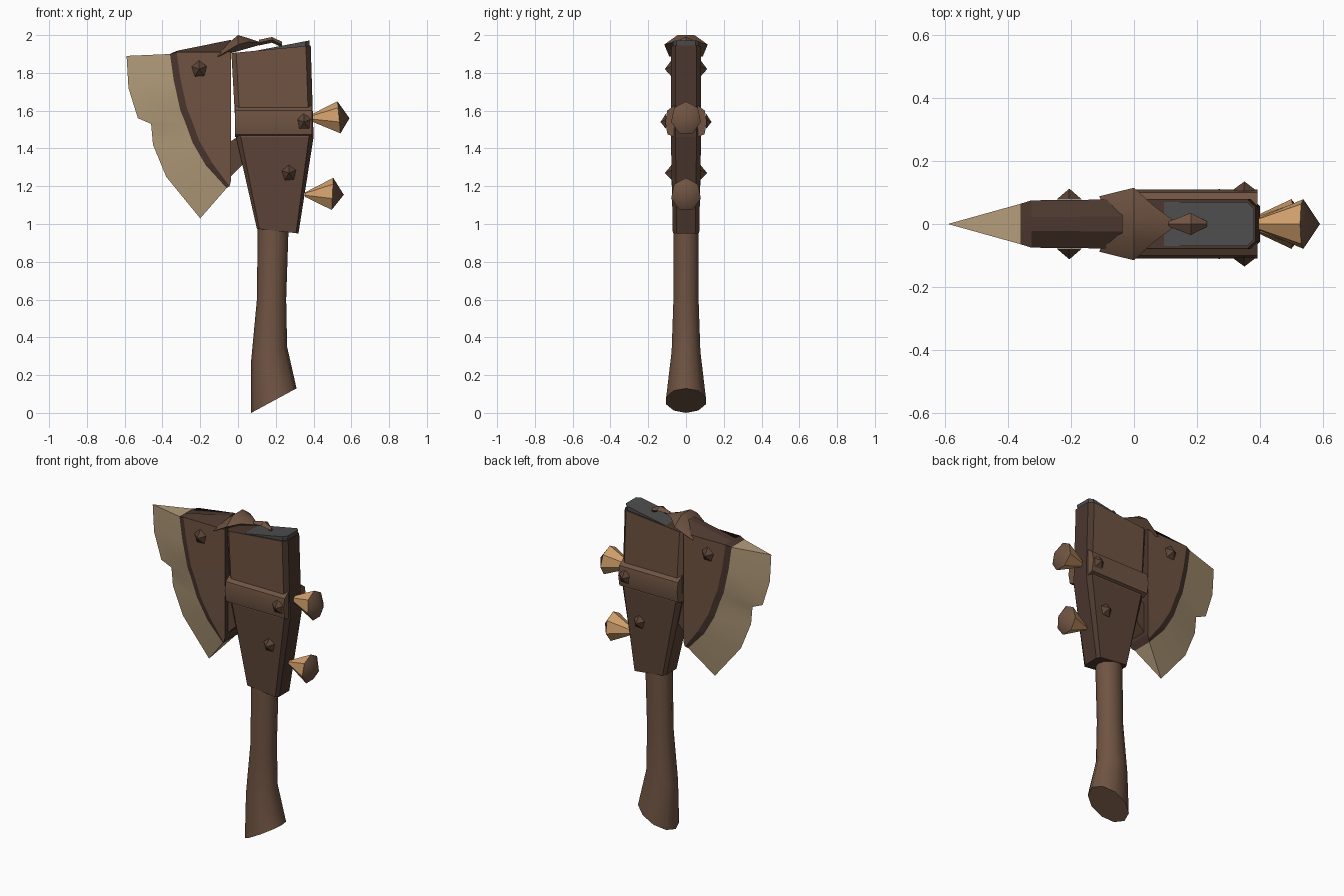
import bpy, bmesh, math
from mathutils import Vector

cube = bpy.data.objects.get("Cube")
if cube:
    bpy.data.objects.remove(cube, do_unlink=True)


def material(name, r, g, b):
    m = bpy.data.materials.new(name)
    m.use_nodes = True
    m.diffuse_color = (r, g, b, 1)
    m.node_tree.nodes["Principled BSDF"].inputs["Base Color"].default_value = (r, g, b, 1)
    return m


WOOD = material("warm brown wood", .16, .088, .055)
SHADE = material("mid brown wood", .105, .056, .037)
DARK = material("dark brown wood", .07, .038, .027)
BONE = material("pale bone", .46, .34, .2)
TAN = material("orange tan", .64, .35, .15)
GREY = material("dark grey", .075, .075, .078)


def build(name, verts, faces, mats, rule=None, smooth=0):
    """Make a mesh object, with materials chosen per face by a rule."""
    me = bpy.data.meshes.new(name)
    me.from_pydata([tuple(v) for v in verts], [], faces)
    bm = bmesh.new()
    bm.from_mesh(me)
    bmesh.ops.recalc_face_normals(bm, faces=bm.faces)
    bm.normal_update()
    for f in bm.faces:
        f.material_index = rule(f.calc_center_median(), f.normal) if rule else 0
    bm.to_mesh(me)
    bm.free()
    for m in mats:
        me.materials.append(m)
    ob = bpy.data.objects.new(name, me)
    bpy.context.collection.objects.link(ob)
    if smooth:
        bpy.ops.object.select_all(action='DESELECT')
        ob.select_set(True)
        bpy.context.view_layer.objects.active = ob
        bpy.ops.object.shade_smooth_by_angle(angle=math.radians(smooth))
    return ob


def loft(name, rings, mats, rule=None, smooth=0):
    """Skin equal-length rings of points and cap both ends."""
    n = len(rings[0])
    verts = [p for r in rings for p in r]
    faces = [(i * n + j, i * n + (j + 1) % n, (i + 1) * n + (j + 1) % n, (i + 1) * n + j)
             for i in range(len(rings) - 1) for j in range(n)]
    faces += [tuple(range(n)), tuple(range(len(verts) - n, len(verts)))]
    return build(name, verts, faces, mats, rule, smooth)


def slanted(xl, xr, zl, zr, outline):
    """Place a unit outline on a plane running from left to right heights."""
    return [(xl + (xr - xl) * (u + 1) / 2, y, zl + (zr - zl) * (u + 1) / 2) for u, y in outline]


def oval(hy, n=10):
    return [(math.cos(2 * math.pi * k / n), hy * math.sin(2 * math.pi * k / n)) for k in range(n)]


def chamfered(hy, c=.12, k=.7):
    return [(1, -hy * k), (1, hy * k), (1 - c, hy), (c - 1, hy),
            (-1, hy * k), (-1, -hy * k), (c - 1, -hy), (1 - c, -hy)]


# Handle with a flared, slanted butt
loft("handle", [slanted(.07, .31, 0, .13, oval(.11)),
                slanted(.07, .26, .28, .35, oval(.08)),
                slanted(.10, .255, .6, .6, oval(.07)),
                slanted(.105, .27, 1.05, 1.05, oval(.07))], [WOOD], smooth=50)

# Wooden head block: tapered below, dark at the rear
loft("head_block", [slanted(.1, .32, .975, .95, chamfered(.07)),
                    slanted(-.01, .4, 1.46, 1.46, chamfered(.08)),
                    slanted(-.035, .385, 1.905, 1.945, chamfered(.078))],
     [WOOD, SHADE, DARK],
     lambda c, n: 2 if n.x > .4 or abs(n.z) > .7 else (1 if c.z < 1.46 else 0))
loft("head_cap", [slanted(.03, .37, 1.88, 1.88, chamfered(.07)),
                  slanted(.03, .38, 1.905, 1.972, chamfered(.07))], [GREY])

# Raised bars across both sides of the head
for side, label in ((-1, "front"), (1, "back")):
    section = [(.06, 1.46), (.098, 1.475), (.11, 1.54), (.1, 1.6), (.06, 1.63)]
    loft(label + "_bar", [[(x, side * y, z) for y, z in section] for x in (-.015, .392)],
         [WOOD], smooth=40)

# Blade: paired inner and outer edge curves from the top down
outer = [(-.59, 1.89), (-.58, 1.72), (-.53, 1.56), (-.46, 1.53), (-.45, 1.42), (-.38, 1.25), (-.2, 1.03)]
inner = [(-.36, 1.9), (-.34, 1.76), (-.305, 1.6), (-.28, 1.54), (-.24, 1.43), (-.17, 1.31), (-.06, 1.19)]
back = [1.91, 1.79, 1.66, 1.57, 1.47, 1.35, 1.23]


def cheek_ring(c, z, rise=0, t=1):
    half = [(-.037, .078 * t, z + rise), (min(c[0] + .035, -.045), .075 * t, c[1] + .01 + rise * .1),
            (c[0], .064 * t, c[1])]
    return half + [(x, -y, h) for x, y, h in reversed(half)]


rings = [cheek_ring(inner[0], back[0], .065, .3)]
rings += [cheek_ring(c, z) for c, z in zip(inner, back)]


def cheek_rule(c, n):
    on_rim = any(math.hypot(c.x - (a[0] + b[0]) / 2 - .0175, c.z - (a[1] + b[1]) / 2) < .025
                 for a, b in zip(inner, inner[1:]))
    return 1 if abs(n.y) < .75 or on_rim else 0


loft("blade_cheek", rings, [WOOD, DARK], cheek_rule)
loft("blade_edge", [[(c[0], .064, c[1]), (o[0], 0, o[1]), (c[0], -.064, c[1])]
                    for c, o in zip(inner, outer)], [BONE], smooth=25)

# Peg joining the blade to the head
peg = [(-.06, 1.23), (.04, 1.33), (.01, 1.47), (-.05, 1.43)]
loft("blade_peg", [[(x, y, z) for x, z in peg] for y in (-.045, .045)], [SHADE])

# Lashing knot over the top, notched toward the blade, with a loose tail
half = [(.14, 0, 1.955), (.06, .06, 1.965), (0, .115, 1.95), (-.11, .088, 1.885),
        (-.085, .03, 1.93), (-.045, .008, 1.96)]
rim = half + [(x, -y, z) for x, y, z in reversed(half[1:])]
n = len(rim)
verts = rim + [(.0, .045, 2.0), (.0, -.045, 2.0), (.05, 0, 1.985), (.0, 0, 1.915)]
faces = []
for i in range(n):
    j = (i + 1) % n
    apex = n + 2 if i in (0, n - 1) else (n if i < n // 2 else n + 1)
    faces += [(i, j, apex), (j, i, n + 3)]
faces += [(1, n, n + 2), (n - 1, n + 2, n + 1), (n // 2, n + 1, n), (n, n + 1, n + 2)]
build("lashing_knot", verts, faces, [WOOD], smooth=50)
loft("lashing_tail", [[(x, -w, z), (x, 0, z + .015), (x, w, z), (x, 0, z - .015)]
                      for x, w, z in ((.11, .008, 1.96), (.18, .035, 1.975), (.232, .008, 1.95))], [WOOD])


# Faceted studs on both sides
def stud(name, x, z, base, tip, side):
    r = .042
    ring = [(x + r * math.cos(a), side * base, z + r * 1.1 * math.sin(a))
            for a in (math.radians(20 + 72 * k) for k in range(5))]
    faces = [(k, (k + 1) % 5, 5) for k in range(5)] + [(0, 1, 2, 3, 4)]
    build(name, ring + [(x, side * tip, z)], faces, [SHADE])


for side, label in ((-1, "front"), (1, "back")):
    stud(label + "_blade_stud", -.205, 1.82, .078, .112, side)
    stud(label + "_bar_stud", .35, 1.54, .105, .135, side)
    stud(label + "_lower_stud", .27, 1.27, .074, .112, side)


# Rear spikes: tan cones flaring outward to brown points
def spike(name, x, z, wide, tip, tilt):
    n = 7
    rings = []
    for px, r in ((x, .012), (wide, .085)):
        rings.append([(px - tilt * r * math.sin(a), r * .95 * math.cos(a), z + r * 1.05 * math.sin(a))
                      for a in (2 * math.pi * k / n + math.pi / 2 for k in range(n))])
    verts = rings[0] + rings[1] + [(tip, 0, z)]
    faces = [tuple(range(n))]
    for k in range(n):
        j = (k + 1) % n
        faces += [(k, j, n + j, n + k), (n + k, n + j, 2 * n)]
    build(name, verts, faces, [TAN, WOOD], lambda c, nrm: 1 if nrm.x > .3 else 0, smooth=40)


spike("upper_spike", .375, 1.56, .535, .59, .1)
spike("lower_spike", .355, 1.155, .5, .56, -.05)
